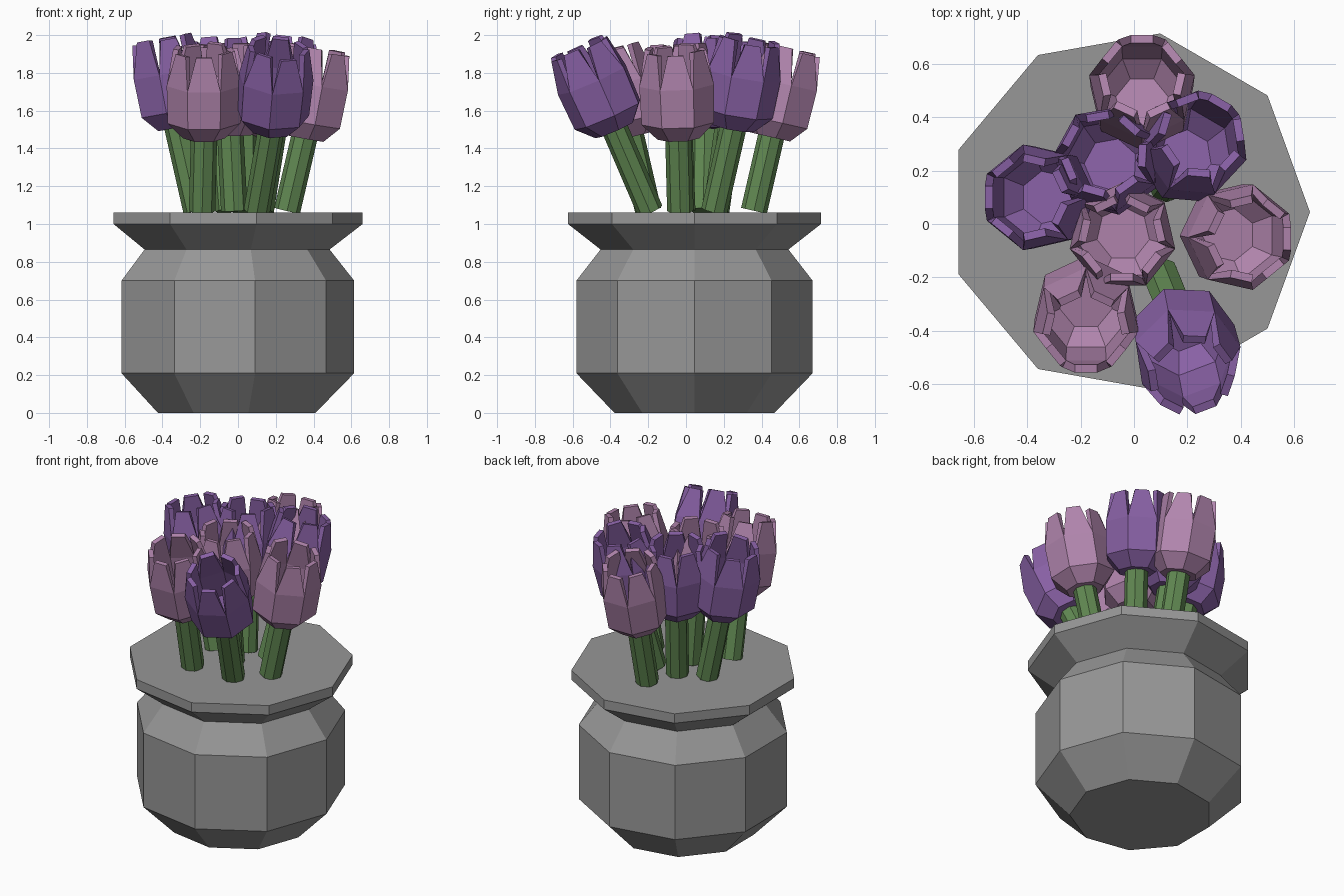
import bpy, bmesh, math
from mathutils import Vector, Matrix

if "Cube" in bpy.data.objects:
    bpy.data.objects.remove(bpy.data.objects["Cube"])


def material(name, rgb):
    m = bpy.data.materials.new(name)
    m.diffuse_color = (*rgb, 1)
    m.use_nodes = True
    m.node_tree.nodes["Principled BSDF"].inputs["Base Color"].default_value = m.diffuse_color
    return m


GREY = material("grey_clay", (0.31, 0.31, 0.31))
GREEN = material("stem_green", (0.12, 0.25, 0.085))
PURPLE = material("petal_purple", (0.25, 0.12, 0.38))
PINK = material("petal_pink", (0.44, 0.235, 0.42))


def make_object(name, bm, mat, matrix=Matrix()):
    bmesh.ops.recalc_face_normals(bm, faces=bm.faces)
    me = bpy.data.meshes.new(name)
    bm.to_mesh(me)
    bm.free()
    me.materials.append(mat)
    ob = bpy.data.objects.new(name, me)
    ob.matrix_world = matrix
    bpy.context.collection.objects.link(ob)
    return ob


def lathe(profile, sides):
    """Closed faceted solid from (radius, height) pairs."""
    bm = bmesh.new()
    rings = [[bm.verts.new((r * math.cos(k * math.tau / sides),
                            r * math.sin(k * math.tau / sides), z))
              for k in range(sides)] for r, z in profile]
    for a, b in zip(rings, rings[1:]):
        for k in range(sides):
            j = (k + 1) % sides
            bm.faces.new((a[k], a[j], b[j], b[k]))
    bm.faces.new(rings[0])
    bm.faces.new(rings[-1])
    return bm


def tulip_head(n=7):
    """Cup with n pointed petals separated by V notches."""
    bm = bmesh.new()

    def ring(r, z):
        return [bm.verts.new((r * math.cos((k - 0.5) * math.tau / n),
                              r * math.sin((k - 0.5) * math.tau / n), z))
                for k in range(n)]
    base, cup, notch = ring(0.115, 0), ring(0.197, 0.085), ring(0.203, 0.29)
    bm.faces.new(base[::-1])
    for k in range(n):
        j = (k + 1) % n
        bm.faces.new((base[k], base[j], cup[j], cup[k]))
        bm.faces.new((cup[k], cup[j], notch[j], notch[k]))
        # petal tip: narrow, leaning inwards, alternating height
        a = k * math.tau / n
        out = Vector((math.cos(a), math.sin(a), 0))
        side = Vector((-out.y, out.x, 0))
        top = out * 0.158 + Vector((0, 0, 0.47 + 0.012 * (k % 2)))
        t0 = bm.verts.new(top - side * 0.042)
        t1 = bm.verts.new(top + side * 0.042)
        bm.faces.new((notch[k], notch[j], t1, t0))
    return bm


# Pot: nine-sided turned body with a closed top
make_object("pot", lathe([(0.43, 0), (0.635, 0.21), (0.635, 0.70), (0.505, 0.865),
                          (0.68, 1.0), (0.68, 1.062)], 9), GREY,
            Matrix.Translation((-0.02, 0.045, 0)))

# Flowers: colour, stem foot xy, head base xyz, head tip xy, spin of petals
FLOWERS = [
    (PINK, (0.03, 0.36), (0.03, 0.45, 1.46), (0.03, 0.55), 90),
    (PURPLE, (0.12, 0.15), (0.19, 0.25, 1.51), (0.25, 0.33), 60),
    (PURPLE, (-0.05, 0.16), (-0.085, 0.22, 1.50), (-0.11, 0.26), 100),
    (PURPLE, (-0.22, 0.09), (-0.32, 0.10, 1.51), (-0.40, 0.10), 180),
    (PINK, (-0.02, -0.02), (-0.04, -0.035, 1.47), (-0.045, -0.055), -90),
    (PINK, (0.26, -0.03), (0.35, -0.04, 1.455), (0.43, -0.055), 0),
    (PINK, (-0.19, -0.20), (-0.18, -0.29, 1.46), (-0.18, -0.40), -90),
    (PURPLE, (0.10, -0.19), (0.175, -0.375, 1.50), (0.215, -0.57), 86),
]
for i, (mat, foot, base, tip, spin) in enumerate(FLOWERS, 1):
    base, foot = Vector(base), Vector((*foot, 1.07))
    lean = Vector((tip[0] - base.x, tip[1] - base.y, 0.44))
    up = Vector((0, 0, 1))
    turn = up.rotation_difference(lean).to_matrix().to_4x4()
    head = make_object(f"tulip_head_{i}", tulip_head(), mat, Matrix.Translation(base) @ turn
                       @ Matrix.Rotation(math.radians(spin), 4, 'Z'))
    solid = head.modifiers.new("petal_thickness", 'SOLIDIFY')
    solid.thickness = 0.03
    solid.offset = -1
    # Stem runs from the pot top into the base of the head
    axis = base - foot
    turn = up.rotation_difference(axis).to_matrix().to_4x4()
    make_object(f"stem_{i}", lathe([(0.07, 0), (0.07, axis.length + 0.015)], 8), GREEN,
                Matrix.Translation(foot) @ turn)
